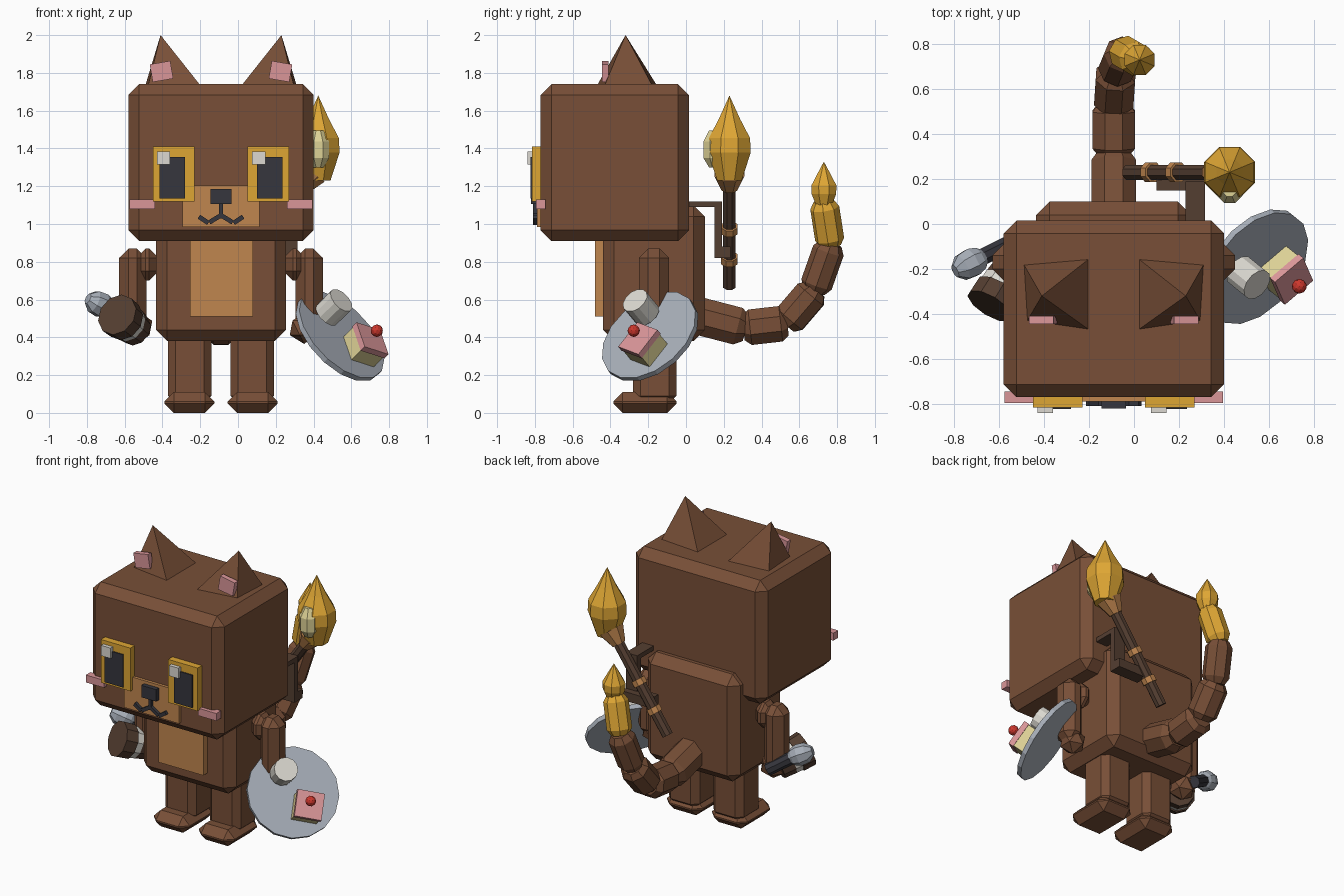
import bpy, bmesh, math
from mathutils import Vector, Matrix

if "Cube" in bpy.data.objects:
    bpy.data.objects.remove(bpy.data.objects["Cube"])


def material(name, r, g, b):
    m = bpy.data.materials.new(name)
    lin = [((c / 255 + 0.055) / 1.055) ** 2.4 for c in (r, g, b)]
    m.diffuse_color = (*lin, 1)
    m.use_nodes = True
    m.node_tree.nodes["Principled BSDF"].inputs["Base Color"].default_value = m.diffuse_color
    return m


BROWN = material("fur brown", 120, 79, 55)
GOLD = material("gold", 222, 166, 52)
TAN = material("tan", 192, 134, 79)
BLACK = material("charcoal", 54, 54, 61)
PINK = material("pink", 218, 150, 153)
WHITE = material("off white", 220, 217, 209)
GREY = material("silver grey", 168, 175, 185)
CREAM = material("cream", 222, 210, 150)
RED = material("red", 205, 55, 45)
WOOD = material("dark wood", 84, 62, 49)

MID = -0.09  # symmetry plane of the body


def finish(name, bm, mat):
    bmesh.ops.recalc_face_normals(bm, faces=bm.faces)
    me = bpy.data.meshes.new(name)
    bm.to_mesh(me)
    bm.free()
    me.materials.append(mat)
    ob = bpy.data.objects.new(name, me)
    bpy.context.collection.objects.link(ob)
    return ob


def box(name, mat, x, y, z, bevel=0.0, tilt=0.0):
    """Box from (min, max) ranges, chamfered, tilted about y through its centre."""
    bm = bmesh.new()
    size = [r[1] - r[0] for r in (x, y, z)]
    mid = [(r[1] + r[0]) / 2 for r in (x, y, z)]
    bmesh.ops.create_cube(bm, size=1, matrix=Matrix.Diagonal((*size, 1)))
    if bevel:
        bmesh.ops.bevel(bm, geom=bm.edges[:], offset=bevel, segments=1, affect='EDGES')
    bm.transform(Matrix.Translation(mid) @ Matrix.Rotation(tilt, 4, 'Y'))
    return finish(name, bm, mat)


def flip(r):
    """Mirror an x range across the body's middle."""
    return (2 * MID - r[1], 2 * MID - r[0])


def pair(name, mat, x, y, z, bevel=0.0, tilt=0.0):
    box("left_" + name, mat, x, y, z, bevel, tilt)
    box("right_" + name, mat, flip(x), y, z, bevel, -tilt)


def lathe(name, mat, a, b, profile, sides=8):
    """Faceted turned part along a-b; profile holds (fraction of length, radius)."""
    a, b = Vector(a), Vector(b)
    rot = (b - a).to_track_quat('Z', 'Y')
    bm = bmesh.new()
    rings = []
    for t, r in profile:
        rings.append([bm.verts.new(a.lerp(b, t) + rot @ Vector(
            (r * math.cos((i + 0.5) * math.tau / sides),
             r * math.sin((i + 0.5) * math.tau / sides), 0))) for i in range(sides)])
    for lo, hi in zip(rings, rings[1:]):
        for i in range(sides):
            j = (i + 1) % sides
            bm.faces.new((lo[i], lo[j], hi[j], hi[i]))
    bm.faces.new(rings[0][::-1])
    bm.faces.new(rings[-1])
    bmesh.ops.remove_doubles(bm, verts=bm.verts, dist=0.0005)
    return finish(name, bm, mat)


def ball(name, mat, centre, r, sub=1):
    bm = bmesh.new()
    bmesh.ops.create_icosphere(bm, subdivisions=sub, radius=r, matrix=Matrix.Translation(centre))
    return finish(name, bm, mat)


ROD = [(0, 1), (1, 1)]


def rod(name, mat, a, b, r, sides=8):
    return lathe(name, mat, a, b, [(t, r) for t, _ in ROD], sides)


# Head, torso, belly patch
box("head", BROWN, (-0.58, 0.40), (-0.77, 0.015), (0.91, 1.74), 0.057)
box("torso", BROWN, (-0.435, 0.255), (-0.44, 0.10), (0.38, 1.10), 0.06)
box("belly_patch", TAN, (-0.255, 0.08), (-0.483, -0.43), (0.51, 0.95))

# Limbs
pair("leg", BROWN, (-0.37, -0.14), (-0.28, -0.05), (0.05, 0.42), 0.04)
pair("foot", BROWN, (-0.39, -0.125), (-0.385, -0.05), (0.0, 0.11), 0.05)
pair("shoulder", BROWN, (-0.54, -0.42), (-0.25, -0.09), (0.70, 0.87), 0.05)
pair("arm", BROWN, (-0.63, -0.485), (-0.25, -0.09), (0.43, 0.87), 0.05)
ball("left_hand", BROWN, (-0.53, -0.17, 0.45), 0.085)
ball("right_hand", BROWN, (0.35, -0.17, 0.45), 0.085)

# Ears: lopsided pyramids with pink inner plates
for side, s in (("left", 1), ("right", -1)):
    bm = bmesh.new()
    base = [(-0.40, 0.14), (-0.11, 0.165), (-0.11, -0.15), (-0.385, -0.11)]
    ring = [bm.verts.new((MID + s * px, -0.32 + py, 1.735)) for px, py in base]
    tip = bm.verts.new((MID - s * 0.32, -0.32, 2.0))
    bm.faces.new(ring)
    for i in range(4):
        bm.faces.new((ring[i], ring[(i + 1) % 4], tip))
    finish(side + "_ear", bm, BROWN)
pair("inner_ear", PINK, (-0.46, -0.35), (-0.445, -0.41), (1.76, 1.855), 0, -0.17)

# Eyes, cheeks
pair("eye", GOLD, (-0.45, -0.23), (-0.815, -0.76), (1.12, 1.41))
pair("pupil", BLACK, (-0.415, -0.28), (-0.823, -0.80), (1.135, 1.355))
for side, x in (("left", -0.43), ("right", 0.075)):
    box(side + "_eye_glint", WHITE, (x, x + 0.07), (-0.84, -0.80), (1.315, 1.385))
pair("cheek", PINK, (-0.575, -0.44), (-0.795, -0.745), (1.08, 1.13))

# Muzzle, nose, mouth
box("muzzle", TAN, (-0.295, 0.115), (-0.79, -0.76), (0.985, 1.205))
box("nose", BLACK, (-0.145, -0.035), (-0.82, -0.78), (1.105, 1.185))
box("mouth_stem", BLACK, (-0.10, -0.08), (-0.81, -0.78), (1.03, 1.11))
pair("mouth_inner", BLACK, (-0.157, -0.083), (-0.81, -0.78), (1.016, 1.04), 0, -0.55)
pair("mouth_outer", BLACK, (-0.212, -0.152), (-0.81, -0.78), (1.01, 1.034), 0, 0.6)

# Tail: chamfered segments with a gold end and flame-shaped tip
joints = [(-0.09, 0.04, 0.52), (-0.09, 0.31, 0.45), (-0.09, 0.53, 0.475),
          (-0.08, 0.68, 0.65), (-0.045, 0.765, 0.89), (0.015, 0.73, 1.115)]
radii = [0.108, 0.102, 0.095, 0.085, 0.078]
for i, r in enumerate(radii):
    lathe("tail_segment_%d" % (i + 1), GOLD if i == 4 else BROWN, joints[i], joints[i + 1],
          [(-0.03, r * 0.7), (0.13, r), (0.87, r), (1.03, r * 0.7)])
lathe("tail_tip", GOLD, (0.025, 0.73, 1.10), (0.025, 0.73, 1.33),
      [(0, 0.045), (0.25, 0.07), (0.45, 0.072), (0.7, 0.04), (1, 0)])

# Torch on the back
low, high = Vector((-0.025, 0.23, 0.67)), Vector((0.36, 0.23, 1.22))
rod("torch_handle", WOOD, low, high, 0.036)
for i, t in enumerate((0.26, 0.55)):
    rod("torch_band_%d" % (i + 1), TAN, low.lerp(high, t - 0.03), low.lerp(high, t + 0.03), 0.047)
lathe("torch_cup", TAN, low.lerp(high, 0.94), low.lerp(high, 1.09), [(0, 0.045), (1, 0.085)])
lathe("torch_flame", GOLD, (0.425, 0.23, 1.23), (0.425, 0.23, 1.68),
      [(0, 0.07), (0.33, 0.122), (0.5, 0.118), (0.72, 0.062), (1, 0)])
lathe("flame_core", CREAM, (0.425, 0.15, 1.30), (0.425, 0.15, 1.495),
      [(0, 0.03), (0.25, 0.062), (0.7, 0.062), (1, 0.03)])

# Torch bracket
box("bracket_plate", WOOD, (0.23, 0.315), (0.0, 0.19), (1.09, 1.12))
box("bracket_bar", WOOD, (0.23, 0.315), (0.15, 0.19), (0.85, 1.12))
box("bracket_clip", WOOD, (0.10, 0.315), (0.15, 0.235), (0.82, 0.88))

# Plate: tilted disc with cup, cake and cherry standing on it
n = Vector((0.62, -0.50, 0.60)).normalized()
hub = Vector((0.54, -0.19, 0.405))
rod("plate", GREY, hub - n * 0.015, hub + n * 0.015, 0.288, 16)
cup = Vector((0.51, -0.24, 0.56))
rod("cup", WHITE, cup - n * 0.065, cup + n * 0.06, 0.075, 12)

up = Vector((-0.046, 0.105, 0.135))
up = (up - n * up.dot(n)).normalized()
side = up.cross(n)
top = Vector((0.712, -0.255, 0.395))


def cake_layer(name, mat, depth0, depth1, width):
    bm = bmesh.new()
    frame = Matrix((side, up, n)).transposed().to_4x4()
    frame.translation = top - n * (depth0 + depth1) / 2
    bmesh.ops.create_cube(bm, size=1, matrix=frame @ Matrix.Diagonal(
        (width, width, depth1 - depth0, 1)))
    finish(name, bm, mat)


cake_layer("cake_frosting", PINK, 0.0, 0.035, 0.17)
cake_layer("cake_sponge", CREAM, 0.035, 0.125, 0.16)
ball("cherry", RED, (0.735, -0.277, 0.435), 0.033, 2)

# Drum-shaped mug held in the left hand, with a white band
front, back = Vector((-0.64, -0.365, 0.52)), Vector((-0.54, -0.20, 0.44))
for name, mat, t0, t1, r0, r1 in (("mug_rim", WOOD, 0, 0.4, 0.115, 0.112),
                                  ("mug_band", WHITE, 0.4, 0.62, 0.104, 0.10),
                                  ("mug_base", WOOD, 0.62, 1, 0.10, 0.09)):
    lathe(name, mat, front.lerp(back, t0), front.lerp(back, t1), [(0, r0), (1, r1)], 10)

# Microphone behind it
rod("microphone_handle", BLACK, (-0.70, -0.16, 0.56), (-0.55, -0.085, 0.46), 0.04)
lathe("microphone_head", GREY, (-0.795, -0.21, 0.605), (-0.67, -0.145, 0.545),
      [(0, 0.03), (0.25, 0.062), (0.6, 0.068), (0.85, 0.055), (1, 0.035)])
